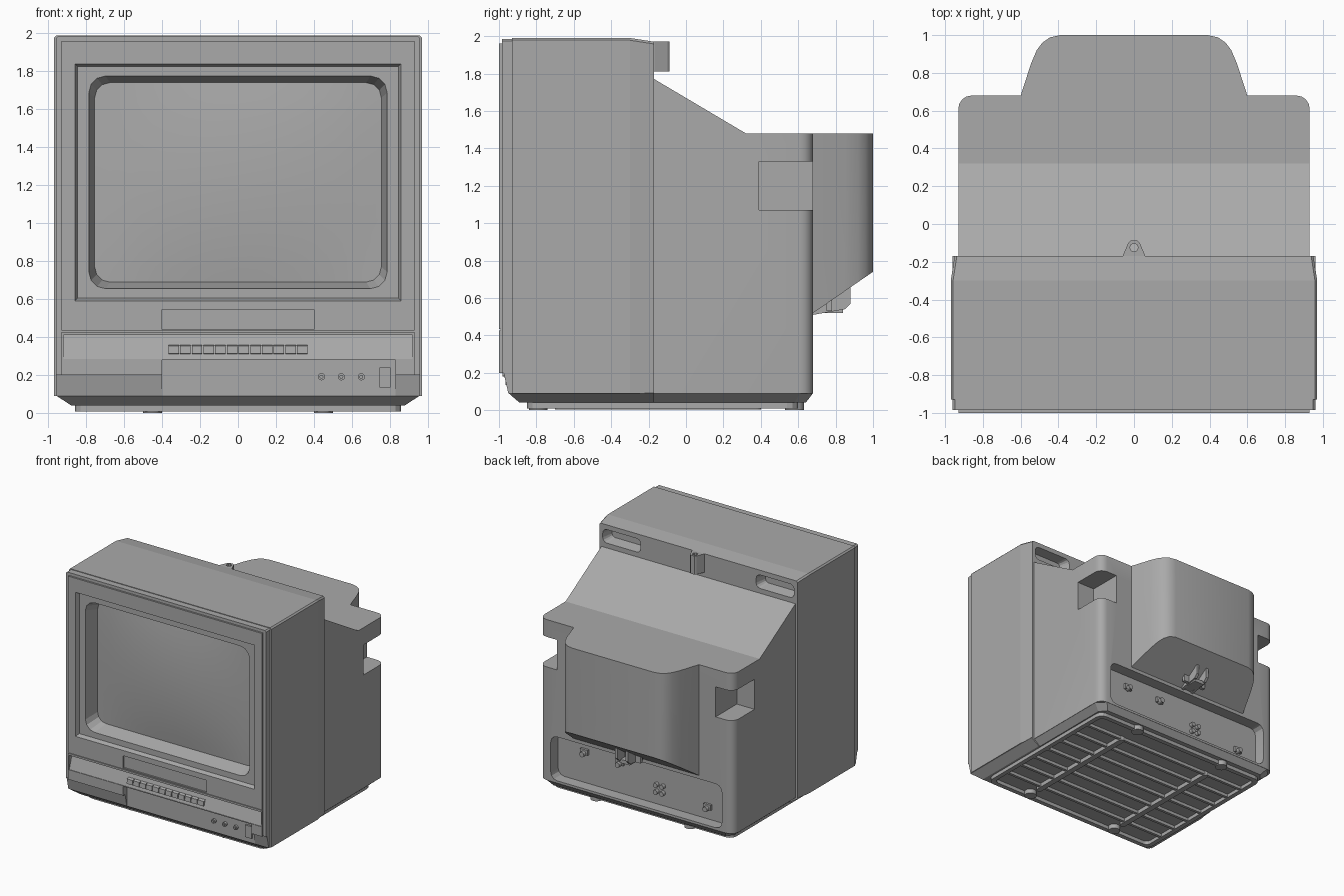
import bpy, bmesh, math
from mathutils import Vector

if "Cube" in bpy.data.objects:
    bpy.data.objects.remove(bpy.data.objects["Cube"])

grey = bpy.data.materials.new("cabinet grey")
grey.use_nodes = True
grey.diffuse_color = (0.4, 0.4, 0.4, 1)
grey.node_tree.nodes["Principled BSDF"].inputs["Base Color"].default_value = (0.4, 0.4, 0.4, 1)


def finish(name, bm, smooth=False):
    bmesh.ops.recalc_face_normals(bm, faces=bm.faces)
    mesh = bpy.data.meshes.new(name)
    bm.to_mesh(mesh)
    bm.free()
    mesh.materials.append(grey)
    ob = bpy.data.objects.new(name, mesh)
    bpy.context.collection.objects.link(ob)
    if smooth:
        shade(ob)
    return ob


def shade(ob):
    bpy.ops.object.select_all(action='DESELECT')
    ob.select_set(True)
    bpy.context.view_layer.objects.active = ob
    bpy.ops.object.shade_smooth_by_angle(angle=math.radians(28))


def loft_bm(sections):
    """Skin a closed solid over matching rings of points."""
    bm = bmesh.new()
    rings = [[bm.verts.new(p) for p in s] for s in sections]
    n = len(rings[0])
    for a, b in zip(rings, rings[1:]):
        for i in range(n):
            j = (i + 1) % n
            bm.faces.new((a[i], a[j], b[j], b[i]))
    bm.faces.new(rings[0])
    bm.faces.new(rings[-1])
    bmesh.ops.recalc_face_normals(bm, faces=bm.faces)
    return bm


def place(profile, axis, t):
    if axis == 'x':
        return [(t, a, b) for a, b in profile]
    if axis == 'y':
        return [(a, t, b) for a, b in profile]
    return [(a, b, t) for a, b in profile]


def prism(name, profile, axis, lo, hi, smooth=False):
    return finish(name, loft_bm([place(profile, axis, t) for t in (lo, hi)]), smooth)


def rect(x0, x1, z0, z1):
    return [(x0, z0), (x1, z0), (x1, z1), (x0, z1)]


def box(name, x0, x1, y0, y1, z0, z1):
    return prism(name, rect(x0, x1, z0, z1), 'y', y0, y1)


def round_rect(x0, x1, z0, z1, r, steps=3):
    pts = []
    for k, (cx, cz) in enumerate(rect(x0 + r, x1 - r, z0 + r, z1 - r)):
        for i in range(steps + 1):
            a = math.pi + (k + i / steps) * math.pi / 2
            pts.append((cx + r * math.cos(a), cz + r * math.sin(a)))
    return pts


def disc(cx, cz, r, n=12):
    return [(cx + r * math.cos(2 * math.pi * i / n), cz + r * math.sin(2 * math.pi * i / n))
            for i in range(n)]


def cut(ob, *cutters):
    for c in cutters:
        c.hide_render = True
        m = ob.modifiers.new("cut", 'BOOLEAN')
        m.object, m.operation, m.solver = c, 'DIFFERENCE', 'EXACT'
        bpy.context.view_layer.objects.active = ob
        bpy.ops.object.modifier_apply(modifier=m.name)
    return ob


def discard(*obs):
    for o in obs:
        bpy.data.objects.remove(o)


def mirrored(profile):
    return profile + [(-a, b) for a, b in reversed(profile)]


# Front cabinet with tapered rear edge, and the bezel plate
def hood(y, w, top, low=0.09):
    return place(mirrored([(w, low), (w, top - .012), (w - .012, top)]), 'y', y)


cabinet = finish("cabinet", loft_bm([hood(-.93, .97, 1.99), hood(-.3, .97, 1.99), hood(-.17, .95, 1.97)]))
bezel = finish("front_bezel", loft_bm([
    hood(-.985, .96, 1.985, .2), hood(-.925, .96, 1.985, .2)]))
panel = box("front_panel", -.93, .93, -1, -.98, .2, 1.96)
chin = prism("front_chin", [(-.975, .2), (-.95, .09), (-.9, .09), (-.9, .2)], 'x', -.96, .96)

# Screen opening: stepped square frame, then a deep rounded well
frame_cut = finish("frame_cutter", loft_bm([
    place(rect(-.866, .866, .583, 1.846), 'y', -1.02),
    place(rect(-.845, .845, .605, 1.825), 'y', -.965)]))
well_cut = finish("well_cutter", loft_bm([
    place(round_rect(-.79, .79, .65, 1.78, .09), 'y', -.98),
    place(round_rect(-.755, .755, .69, 1.74, .08), 'y', -.84)]))
strip_cut = prism("strip_cutter", [(-1.02, .41), (-.955, .41), (-.995, .285), (-1.02, .285)], 'x', -.92, .92)
door_cut = box("door_cutter", -.4, .83, -1.02, -.95, .05, .28)
plate_cut = box("plate_cutter", -.4, .4, -1.02, -.988, .44, .545)
seam_cut = box("seam_cutter", -.95, .95, -1.02, -.992, .427, .435)
for part in (cabinet, bezel, panel, chin):
    cut(part, frame_cut, well_cut, strip_cut, door_cut, plate_cut, seam_cut)
discard(frame_cut, well_cut, strip_cut, door_cut, plate_cut, seam_cut)

# Gently bulging picture tube
bm = bmesh.new()
bmesh.ops.create_grid(bm, x_segments=12, y_segments=12, size=1)
for v in bm.verts:
    u, w = v.co.x, v.co.y
    v.co = Vector((u * .765, -.842 - .04 * (1 - u * u) * (1 - w * w), 1.215 + w * .535))
screen = finish("screen", bm, True)

# Push buttons, knobs and power switch
for i in range(12):
    x = -.37 + i * .0617
    prism("push_button", [(-1.0, .312), (-.995, .352), (-.96, .362), (-.96, .31)],
          'x', x + .003, x + .058)
for x in (.44, .545, .65):
    prism("knob", disc(x, .19, .019), 'y', -.97, -.94, True)
    prism("knob_cap", disc(x, .19, .01), 'y', -.98, -.96, True)
box("power_switch", .745, .805, -.966, -.94, .135, .24)

# Rear housing with sloped top and rounded back corners
bm = loft_bm([place([(-.2, 1.788), (.32, 1.48), (.68, 1.48), (.68, .09), (-.2, .09)], 'x', x)
              for x in (-.93, .93)])
corners = [e for e in bm.edges if all(v.co.y > .67 for v in e.verts)
           and abs(e.verts[0].co.z - e.verts[1].co.z) > 1]
bmesh.ops.bevel(bm, geom=corners, offset=.07, segments=4, profile=.5, affect='EDGES')
rear = finish("rear_housing", bm)
cutters = [box("notch_cutter", min(s * .76, s), max(s * .76, s), .39, .8, 1.07, 1.33) for s in (-1, 1)]
cutters.append(prism("recess_cutter", round_rect(-.82, .82, .11, .49, .06), 'y', .58, .8))
cut(rear, *cutters)
discard(*cutters)
shade(rear)

# Tube bulge with sloped underside
bm = loft_bm([place(mirrored([(.6, .68), (.545, .85), (.515, .92), (.485, .96), (.445, .988), (.39, 1)]),
                    'z', z) for z in (.3, 1.48)])
cutres = bmesh.ops.bisect_plane(bm, geom=bm.verts[:] + bm.edges[:] + bm.faces[:], dist=1e-5,
                                plane_co=(0, .68, .52), plane_no=(0, .22, -.32), clear_outer=True)
bmesh.ops.contextual_create(bm, geom=[g for g in cutres['geom_cut'] if isinstance(g, bmesh.types.BMEdge)])
finish("tube_bulge", bm, True)

# Cord bracket below the bulge
hook = [(.58, .5), (.68, .51), (.85, .54), (.88, .57), (.88, .66), (.58, .66)]
for x in (-.05, .05):
    prism("cord_bracket_side", hook, 'x', x - .012, x + .012)
box("cord_bracket_web", -.11, .11, .75, .78, .53, .62)
box("cord_bracket_floor", -.05, .05, .66, .84, .52, .55)

# Sockets on the rear recess
for x, z in ((.56, .37), (.22, .37), (-.62, .21)):
    prism("socket", disc(x, z, .022), 'y', .57, .63, True)
    box("socket_tab", x - .035, x + .035, .57, .6, z - .012, z + .035)
for dx in (-.03, .03):
    for dz in (-.03, .03):
        prism("round_jack", disc(-.16 + dx, .25 + dz, .02), 'y', .57, .61, True)

# Hand grips in the cabinet's rear edge
for s in (-1, 1):
    a, b = sorted((s * .55, s * .92))
    grip = finish("grip_cutter", loft_bm([
        place(round_rect(a, b, 1.81, 1.93, .04), 'y', -.16),
        place(round_rect(a + .03, b - .03, 1.83, 1.92, .03), 'y', -.26)]))
    cut(cabinet, grip)
    discard(grip)

# Aerial holder
holder = prism("aerial_holder", mirrored([(.062, -.18), (.058, -.165), (.03, -.1), (.018, -.088)]),
               'z', 1.81, 1.97)
hole = prism("hole_cutter", disc(0, -.125, .022, 8), 'z', 1.7, 2.1)
cut(holder, hole)
discard(hole)

# Chamfered skirt under the whole body
wide = mirrored([(.96, -.95), (.96, -.17), (.93, -.17), (.93, .61), (.86, .68)])
narrow = mirrored([(.88, -.89), (.88, -.17), (.87, -.17), (.87, .58), (.82, .64)])
finish("base_skirt", loft_bm([place(wide, 'z', .092), place(narrow, 'z', .04)]))

# Underside rim, ventilation slats, rails and rear feet
rim = prism("base_rim", round_rect(-.86, .86, -.85, .6, .06), 'z', .008, .05)
inner = prism("rim_cutter", round_rect(-.82, .82, -.81, .56, .04), 'z', -.1, .039)
cut(rim, inner)
discard(inner)
for i in range(7):
    y = -.64 + i * .17
    box("vent_slat", -.83, .83, y - .012, y + .012, .012, .045)
for s in (-.45, .45):
    prism("base_rail", round_rect(s - .025, s + .025, -.7, .4, .024), 'z', .004, .045)
    prism("rear_foot", disc(s, .58, .05, 16), 'z', 0, .045, True)
    prism("front_foot", disc(s, -.79, .05, 16), 'z', 0, .045, True)
